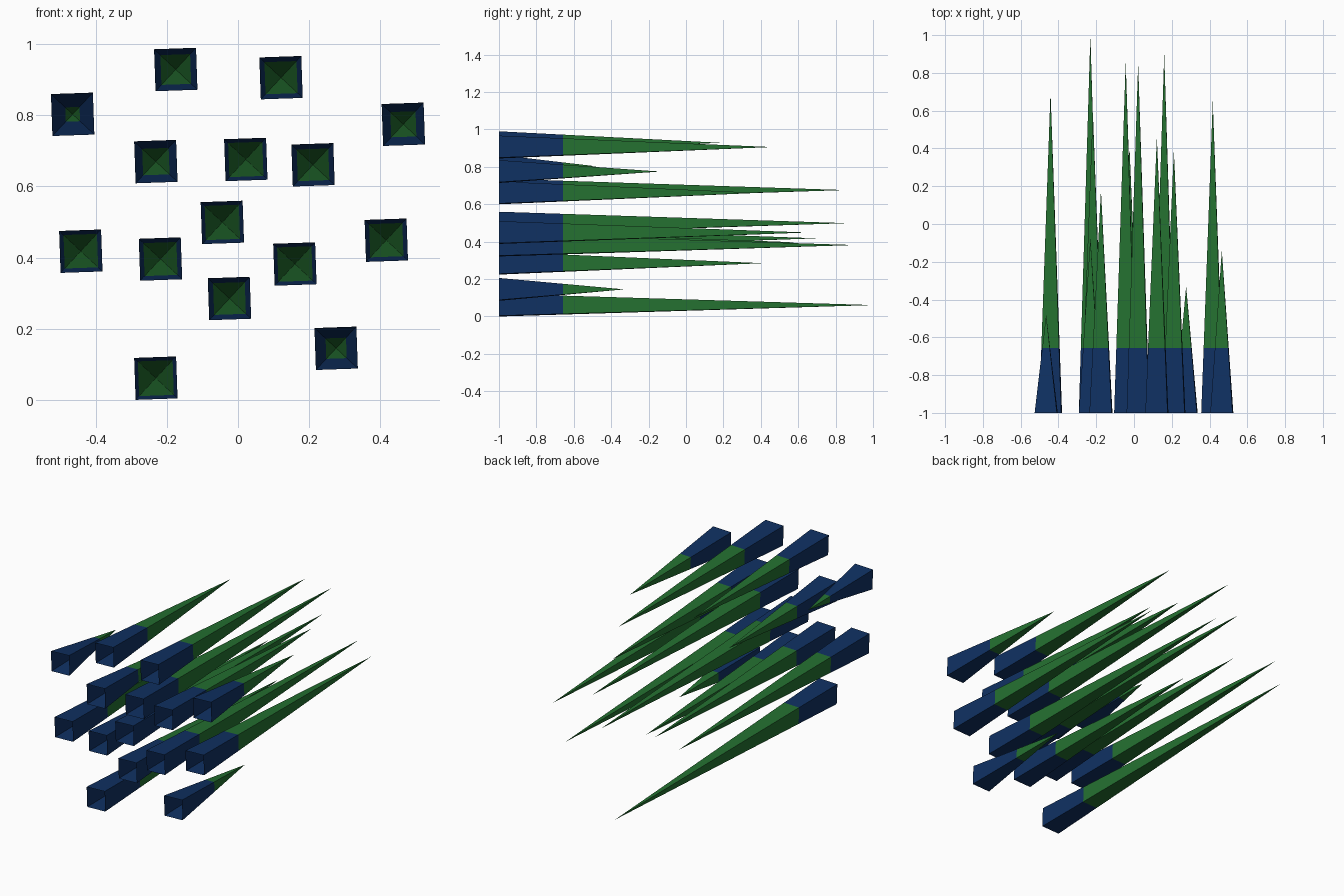
import bpy, bmesh, math
from mathutils import Vector

if "Cube" in bpy.data.objects:
    bpy.data.objects.remove(bpy.data.objects["Cube"])

BASE_Y, BAND_Y = -1.0, -0.657   # open base and colour change
HALF, TWIST = 0.059, math.radians(2)

# x, z of each spike and y of its tip
SPIKES = [
    (-0.175, 0.929, 0.18), (0.121, 0.906, 0.46), (-0.465, 0.803, -0.48),
    (0.465, 0.775, -0.14), (-0.231, 0.670, -0.07), (0.022, 0.676, 0.85),
    (0.211, 0.661, 0.39), (-0.044, 0.499, 0.86), (0.417, 0.449, 0.65),
    (-0.442, 0.418, 0.70), (-0.218, 0.396, 0.60), (0.160, 0.382, 0.90),
    (-0.024, 0.285, 0.41), (0.276, 0.145, -0.33), (-0.231, 0.061, 1.0),
]


def flat_colour(name, rgb):
    mat = bpy.data.materials.new(name)
    mat.diffuse_color = (*rgb, 1)
    mat.use_nodes = True
    mat.node_tree.nodes["Principled BSDF"].inputs["Base Color"].default_value = mat.diffuse_color
    return mat


blue = flat_colour("navy_blue", (0.0048, 0.030, 0.122))
green = flat_colour("leaf_green", (0.0176, 0.162, 0.030))


def add_spike(name, x, z, tip_y):
    bm = bmesh.new()

    def ring(y):
        # square section, shrinking in a straight line to the tip
        r = HALF * math.sqrt(2) * (tip_y - y) / (tip_y - BASE_Y)
        angles = [math.pi / 4 + TWIST + i * math.pi / 2 for i in range(4)]
        return [bm.verts.new((r * math.cos(a), y, r * math.sin(a))) for a in angles]

    base, band = ring(BASE_Y), ring(BAND_Y)
    tip = bm.verts.new((0, tip_y, 0))
    for i in range(4):
        j = (i + 1) % 4
        # blue foot, then green point
        bm.faces.new((base[i], band[i], band[j], base[j])).material_index = 0
        bm.faces.new((band[i], tip, band[j])).material_index = 1
    # make every face point away from the spike's axis
    bm.normal_update()
    for f in bm.faces:
        c = f.calc_center_median()
        if f.normal.dot(Vector((c.x, 0, c.z))) < 0:
            f.normal_flip()
    mesh = bpy.data.meshes.new(name)
    bm.to_mesh(mesh)
    bm.free()
    mesh.materials.append(blue)
    mesh.materials.append(green)
    obj = bpy.data.objects.new(name, mesh)
    obj.location = (x, 0, z)
    bpy.context.collection.objects.link(obj)


for n, (x, z, tip_y) in enumerate(SPIKES, 1):
    add_spike(f"spike_{n:02d}", x, z, tip_y)
